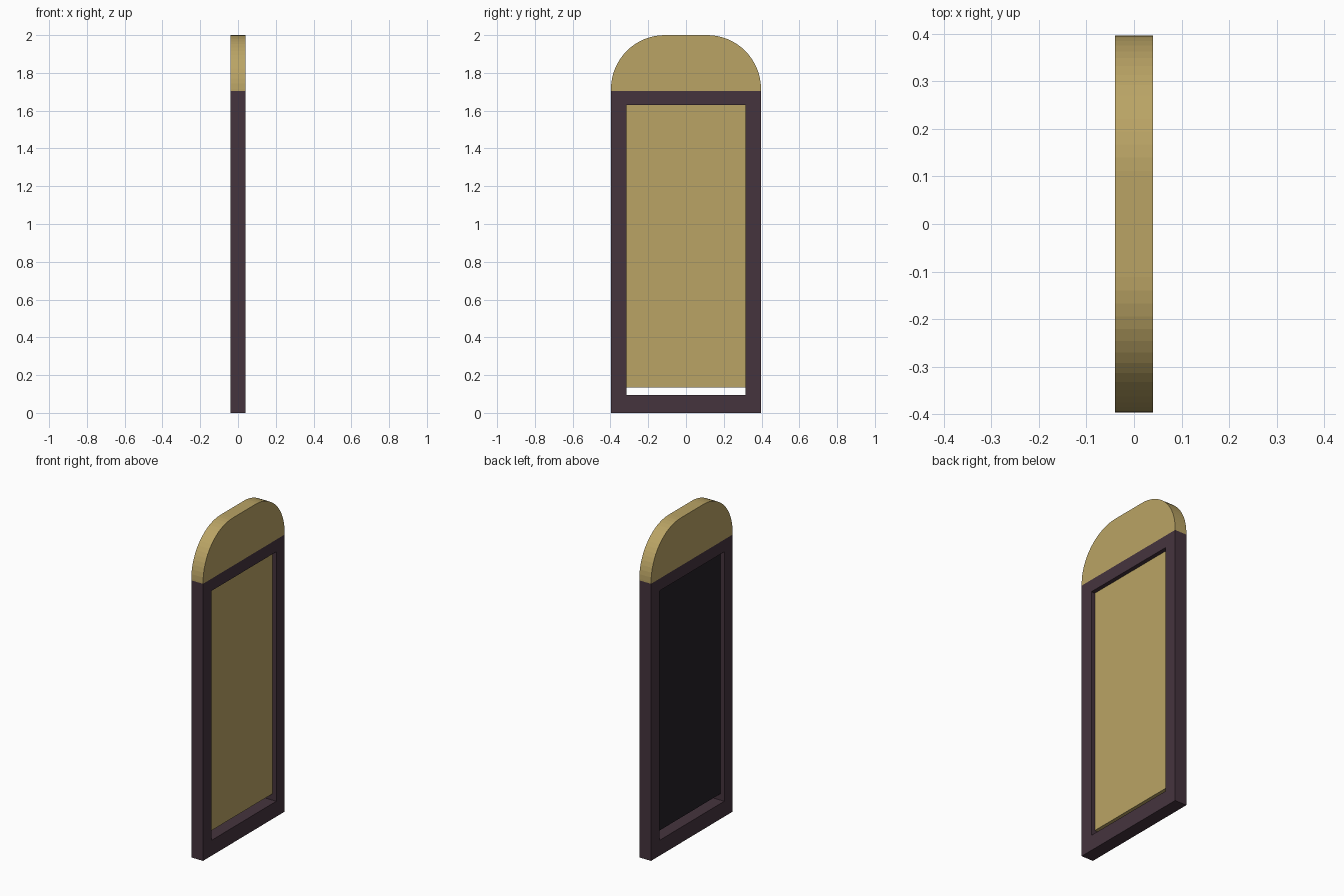
import bpy, bmesh, math

if "Cube" in bpy.data.objects:
    bpy.data.objects.remove(bpy.data.objects["Cube"])

W, D = 0.397, 0.04          # half width (y), half depth (x)
FRAME_TOP, TOP = 1.705, 2.0


def material(name, rgb):
    m = bpy.data.materials.new(name)
    m.diffuse_color = (*rgb, 1)
    m.use_nodes = True
    m.node_tree.nodes["Principled BSDF"].inputs["Base Color"].default_value = m.diffuse_color
    return m


def finish(name, bm, *mats):
    bmesh.ops.recalc_face_normals(bm, faces=bm.faces)
    me = bpy.data.meshes.new(name)
    bm.to_mesh(me)
    bm.free()
    for m in mats:
        me.materials.append(m)
    ob = bpy.data.objects.new(name, me)
    bpy.context.collection.objects.link(ob)
    return ob


def prism(profile, half_depth):
    """Solid from a (y, z) outline, extruded along x."""
    bm = bmesh.new()
    face = bm.faces.new([bm.verts.new((-half_depth, y, z)) for y, z in profile])
    ext = bmesh.ops.extrude_face_region(bm, geom=[face], use_keep_orig=True)
    for v in ext["geom"]:
        if isinstance(v, bmesh.types.BMVert):
            v.co.x = half_depth
    return bm


def rect(y, z0, z1):
    return [(-y, z0), (y, z0), (y, z1), (-y, z1)]


gold = material("gold", (0.49, 0.37, 0.13))
plum = material("dark_plum", (0.06, 0.034, 0.048))
black = material("black_backing", (0.018, 0.015, 0.02))

# Frame: a rectangular ring with mitred corners
bm = bmesh.new()
outer, inner = rect(W, 0, FRAME_TOP), rect(0.315, 0.095, 1.63)
loops = [[bm.verts.new((x, y, z)) for y, z in outline]
         for x, outline in ((D, outer), (D, inner), (-D, inner), (-D, outer))]
for a, b in zip(loops, loops[1:] + loops[:1]):
    for i in range(4):
        j = (i + 1) % 4
        bm.faces.new((a[i], a[j], b[j], b[i]))
finish("frame", bm, plum)

# Inset panel, gold with a black back, leaving a gap at the bottom
bm = prism(rect(0.315, 0.135, 1.63), 0.015)
bm.normal_update()
for f in bm.faces:
    if f.calc_center_median().x < -0.014:
        f.material_index = 1
finish("panel", bm, gold, black)

# Arched crest with rounded shoulders
R, N = 0.285, 16
arc = [(W - R + R * math.cos(t), TOP - R + R * math.sin(t))
       for t in (math.pi / 2 * i / N for i in range(N + 1))]
crest = [(-W, FRAME_TOP), (W, FRAME_TOP)] + arc + [(-y, z) for y, z in reversed(arc)]
finish("arched_crest", prism(crest, D), gold)
